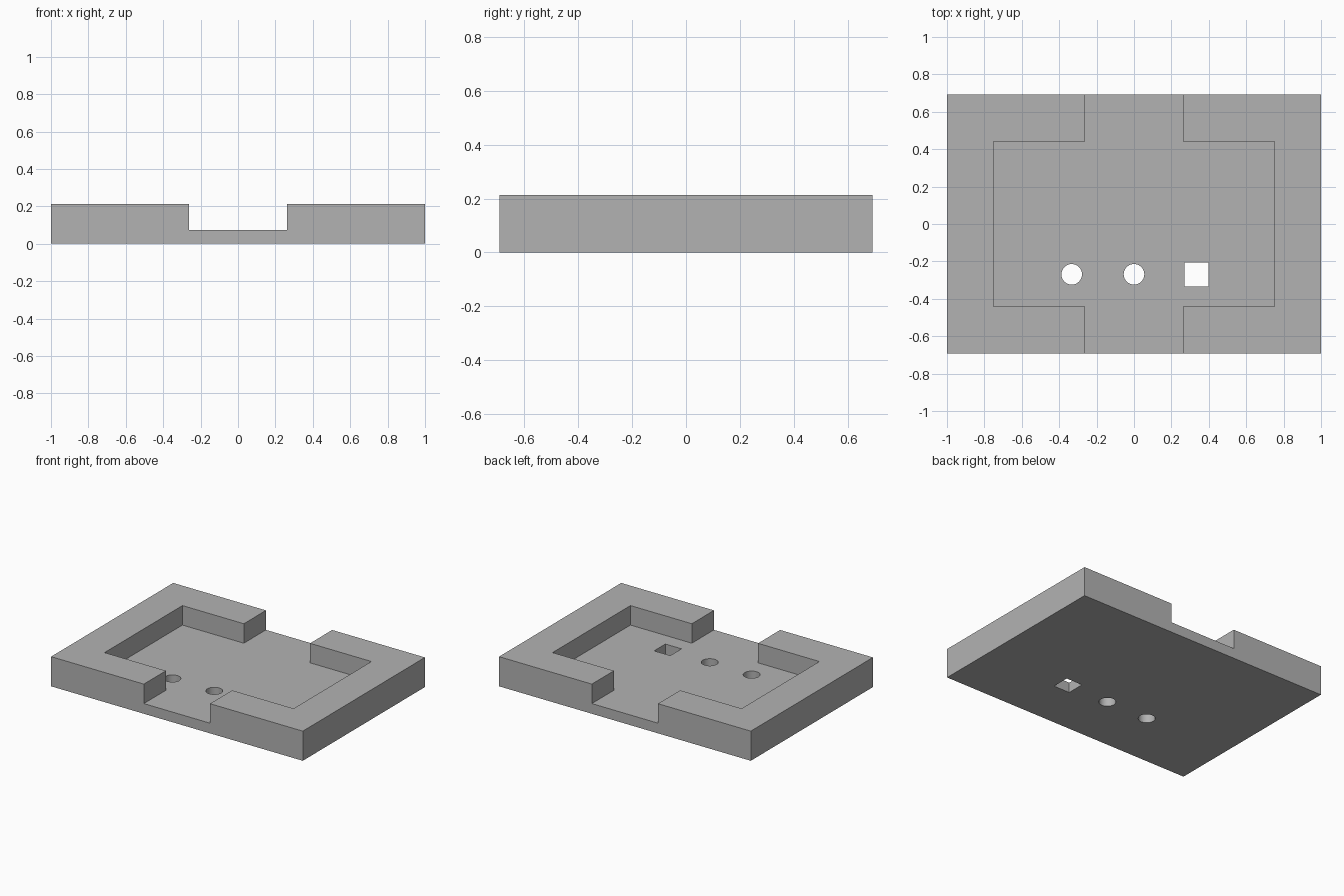
import bpy
import bmesh
from math import cos, sin, tau

cube = bpy.data.objects.get("Cube")
if cube:
    bpy.data.objects.remove(cube, do_unlink=True)

HALF_X, HALF_Y, HEIGHT = 1.0, 0.693, 0.213
FLOOR = 0.073
POCKET_X, POCKET_Y = 0.751, 0.442
CHANNEL_X = 0.263
HOLE_X, HOLE_Y, HOLE_R, SQUARE = 0.333, -0.269, 0.055, 0.064

grey = bpy.data.materials.new("Plain grey")
grey.use_nodes = True
colour = (0.45, 0.45, 0.45, 1)
grey.diffuse_color = colour
grey.node_tree.nodes["Principled BSDF"].inputs["Base Color"].default_value = colour


def prism(name, outline, bottom, top):
    """Extrude a counter-clockwise outline between two heights."""
    bm = bmesh.new()
    face = bm.faces.new([bm.verts.new((x, y, bottom)) for x, y in outline])
    result = bmesh.ops.extrude_face_region(bm, geom=[face])
    for v in result["geom"]:
        if isinstance(v, bmesh.types.BMVert):
            v.co.z = top
    bmesh.ops.recalc_face_normals(bm, faces=bm.faces[:])
    mesh = bpy.data.meshes.new(name)
    bm.to_mesh(mesh)
    bm.free()
    mesh.materials.append(grey)
    obj = bpy.data.objects.new(name, mesh)
    bpy.context.collection.objects.link(obj)
    return obj


def rectangle(cx, cy, hx, hy):
    return [(cx - hx, cy - hy), (cx + hx, cy - hy), (cx + hx, cy + hy), (cx - hx, cy + hy)]


def circle(cx, cy, r, sides=48):
    return [(cx + r * cos(tau * i / sides), cy + r * sin(tau * i / sides)) for i in range(sides)]


# Solid slab
tray = prism("tray", rectangle(0, 0, HALF_X, HALF_Y), 0, HEIGHT)

# Central pocket joined with the channel that runs out of front and back
out = HALF_Y + 0.1
corner = [(CHANNEL_X, out), (CHANNEL_X, POCKET_Y), (POCKET_X, POCKET_Y)]
right_side = corner + [(x, -y) for x, y in reversed(corner)]
recess = right_side + [(-x, y) for x, y in reversed(right_side)]
cutters = [prism("recess_cutter", recess, FLOOR, HEIGHT + 0.1)]

# Two round holes and one square hole through the floor
holes = [circle(-HOLE_X, HOLE_Y, HOLE_R), circle(0, HOLE_Y, HOLE_R),
         rectangle(HOLE_X, HOLE_Y, SQUARE, SQUARE)]
for outline in holes:
    cutters.append(prism("hole_cutter", outline, -0.1, HEIGHT))

# Cut everything out of the slab
bpy.ops.object.select_all(action="DESELECT")
tray.select_set(True)
bpy.context.view_layer.objects.active = tray
for cutter in cutters:
    cutter.hide_render = True
    mod = tray.modifiers.new("Cut", "BOOLEAN")
    mod.operation = "DIFFERENCE"
    mod.solver = "EXACT"
    mod.object = cutter
    bpy.ops.object.modifier_apply(modifier=mod.name)
    bpy.data.objects.remove(cutter, do_unlink=True)

# Smooth hole walls, sharp edges elsewhere
bpy.ops.object.shade_smooth_by_angle()
